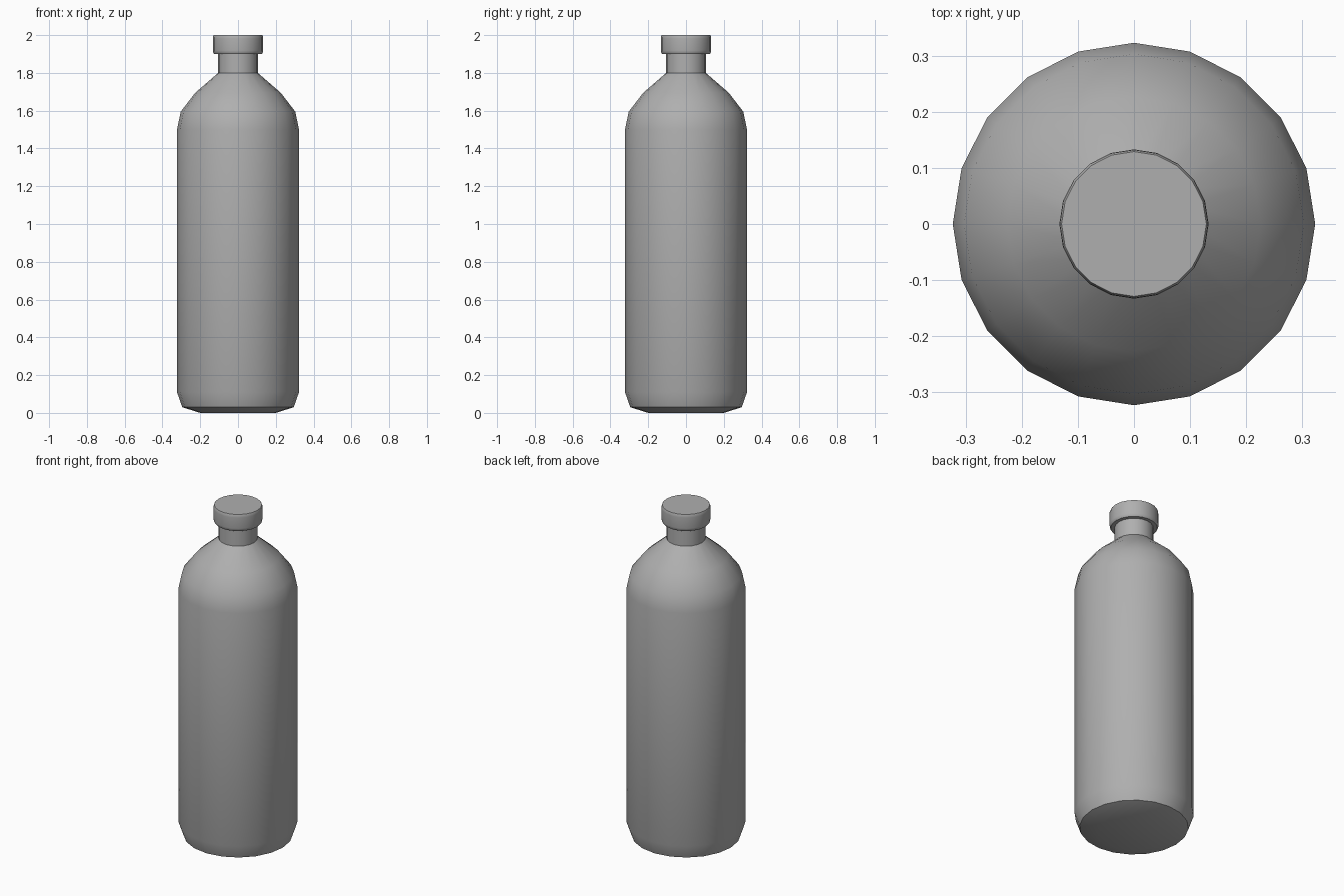
import bpy, bmesh, math

if "Cube" in bpy.data.objects:
    bpy.data.objects.remove(bpy.data.objects["Cube"])

SIDES = 20

# Dark grey for the whole bottle
grey = bpy.data.materials.new("dark_grey")
grey.diffuse_color = (0.43, 0.43, 0.43, 1.0)
grey.use_nodes = True
grey.node_tree.nodes["Principled BSDF"].inputs["Base Color"].default_value = grey.diffuse_color


def lathe(name, profile):
    """Revolve (radius, height) points around z and close both ends."""
    bm = bmesh.new()
    rings = []
    for r, z in profile:
        rings.append([bm.verts.new((r * math.cos(2 * math.pi * i / SIDES),
                                    r * math.sin(2 * math.pi * i / SIDES), z))
                      for i in range(SIDES)])
    for a, b in zip(rings, rings[1:]):
        for i in range(SIDES):
            j = (i + 1) % SIDES
            bm.faces.new((a[i], a[j], b[j], b[i]))
    bm.faces.new(rings[0][::-1])
    bm.faces.new(rings[-1])
    bmesh.ops.recalc_face_normals(bm, faces=bm.faces)
    mesh = bpy.data.meshes.new(name)
    bm.to_mesh(mesh)
    bm.free()
    mesh.materials.append(grey)
    obj = bpy.data.objects.new(name, mesh)
    bpy.context.collection.objects.link(obj)
    bpy.ops.object.select_all(action='DESELECT')
    obj.select_set(True)
    bpy.context.view_layer.objects.active = obj
    bpy.ops.object.shade_smooth_by_angle(angle=math.radians(35))
    return obj


# Body with chamfered base, rounded shoulder and straight neck
lathe("bottle_body", [(0.20, 0.0), (0.295, 0.03), (0.323, 0.11),
                      (0.323, 1.50), (0.303, 1.595), (0.226, 1.695),
                      (0.105, 1.80), (0.105, 1.91)])

# Cap with softened rims
lathe("cap", [(0.126, 1.90), (0.131, 1.907), (0.133, 1.918),
              (0.133, 1.982), (0.132, 1.993), (0.129, 2.0)])
